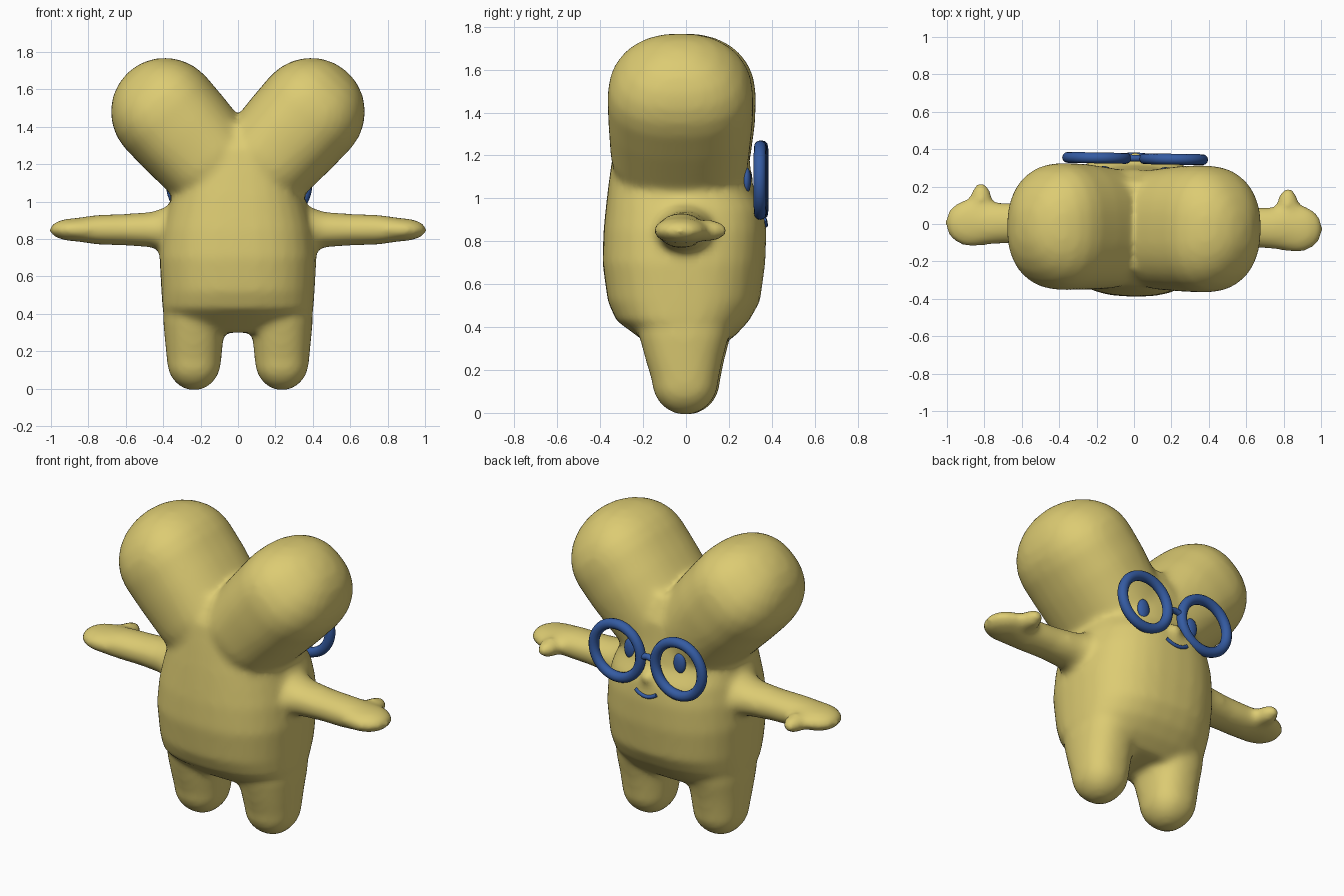
import bpy, bmesh
from math import sin, cos, pi, radians, copysign
from mathutils import Vector, Matrix
from mathutils.bvhtree import BVHTree

if "Cube" in bpy.data.objects:
    bpy.data.objects.remove(bpy.data.objects["Cube"])

TURN = radians(-1)  # slight turn of the whole figure


def material(name, color):
    mat = bpy.data.materials.new(name)
    mat.use_nodes = True
    mat.diffuse_color = color
    bsdf = next(n for n in mat.node_tree.nodes if n.type == 'BSDF_PRINCIPLED')
    bsdf.inputs["Base Color"].default_value = color
    return mat


yellow = material("soft yellow", (0.72, 0.60, 0.17, 1))
blue = material("deep blue", (0.035, 0.105, 0.36, 1))


def add_object(name, data, mat):
    obj = bpy.data.objects.new(name, data)
    bpy.context.collection.objects.link(obj)
    data.materials.append(mat)
    obj.rotation_euler.z = TURN
    return obj


def dome(t, ra, rb, length, y=0.0, steps=6):
    """Sections of a rounded end that starts at t."""
    angles = [radians(88) * i / steps for i in range(steps + 1)]
    return [(t + length * sin(a), ra * cos(a), rb * cos(a), y) for a in angles]


def loft(bm, origin, axis, sections, power=2.4, sides=32):
    """Skin of rounded rings (distance, half width, half depth, y shift) along an axis in xz."""
    axis = Vector(axis).normalized()
    side = Vector((axis.z, 0, -axis.x))
    rings = []
    for t, ra, rb, y in sections:
        centre = Vector(origin) + axis * t + Vector((0, y, 0))
        ring = []
        for i in range(sides):
            a = 2 * pi * i / sides
            c = copysign(abs(cos(a)) ** (2 / power), cos(a))
            s = copysign(abs(sin(a)) ** (2 / power), sin(a))
            ring.append(bm.verts.new(centre + side * ra * c + Vector((0, rb * s, 0))))
        rings.append(ring)
    for low, high in zip(rings, rings[1:]):
        for i in range(sides):
            j = (i + 1) % sides
            bm.faces.new((low[i], low[j], high[j], high[i]))
    bm.faces.new(rings[0][::-1])
    bm.faces.new(rings[-1])


def ball(bm, centre, radii):
    bmesh.ops.create_uvsphere(bm, u_segments=24, v_segments=16, radius=1,
                              matrix=Matrix.Translation(centre) @ Matrix.Diagonal((*radii, 1)))


# Body: torso, ears, arms, legs and nose fused into one soft skin
bm = bmesh.new()
loft(bm, (0, 0, 0), (0, 0, 1), [
    (0.30, 0.30, 0.15, 0), (0.36, 0.385, 0.23, 0), (0.43, 0.405, 0.31, -0.015),
    (0.52, 0.41, 0.355, -0.01), (0.70, 0.42, 0.38, -0.01), (0.85, 0.405, 0.38, -0.005),
    (0.95, 0.38, 0.37, -0.005), (1.04, 0.35, 0.34, -0.025), (1.15, 0.32, 0.325, -0.025),
    (1.28, 0.25, 0.31, -0.02), (1.42, 0.12, 0.23, -0.01)], power=2.5)

for s in (1, -1):
    # Ear
    loft(bm, (0.39 * s, 0, 1.48), (0.67 * s, 0, 0.74), [
        (-0.62, 0.18, 0.22, -0.02), (-0.52, 0.25, 0.30, -0.02), (-0.35, 0.272, 0.325, -0.025),
        (-0.15, 0.285, 0.338, -0.02)] + dome(0, 0.29, 0.34, 0.29, -0.02), power=2.35)
    # Arm, with a wider hand and a thumb pointing to the face side
    loft(bm, (0, 0, 0.85), (s, 0, 0), [
        (0.25, 0.15, 0.16, 0), (0.39, 0.12, 0.14, 0), (0.46, 0.095, 0.12, 0),
        (0.60, 0.085, 0.108, -0.005), (0.75, 0.08, 0.112, -0.01)]
        + dome(0.87, 0.062, 0.128, 0.14, -0.01), power=2)
    ball(bm, (0.82 * s, 0.11, 0.85), (0.058, 0.10, 0.052))
    # Leg
    foot = [(0.15 - t, a, b, y) for t, a, b, y in dome(0, 0.145, 0.155, 0.16)][::-1]
    loft(bm, (0.235 * s, 0, 0), (0, 0, 1), foot + [
        (0.25, 0.155, 0.18, -0.005), (0.36, 0.165, 0.21, -0.005), (0.48, 0.16, 0.22, 0)], power=2.3)
# Nose
ball(bm, (0, 0.33, 0.98), (0.05, 0.06, 0.045))
bmesh.ops.recalc_face_normals(bm, faces=bm.faces)
mesh = bpy.data.meshes.new("body")
bm.to_mesh(mesh)
bm.free()
body = add_object("body", mesh, yellow)
remesh = body.modifiers.new("fuse", 'REMESH')
remesh.mode = 'VOXEL'
remesh.voxel_size = 0.018
remesh.use_smooth_shade = True
soften = body.modifiers.new("soften", 'SMOOTH')
soften.factor = 0.5
soften.iterations = 12

# Find the face surface so the eyes and mouth sit on it
bpy.context.view_layer.update()
skin = BVHTree.FromObject(body, bpy.context.evaluated_depsgraph_get())


def face_y(x, z):
    hit = skin.ray_cast(Vector((x, 2, z)), Vector((0, -1, 0)))[0]
    return hit.y if hit else 0.3


def tube(name, points, radius, cyclic=False):
    curve = bpy.data.curves.new(name, 'CURVE')
    curve.dimensions = '3D'
    curve.bevel_depth = radius
    curve.bevel_resolution = 4
    curve.use_fill_caps = True
    spline = curve.splines.new('POLY')
    spline.points.add(len(points) - 1)
    for p, co in zip(spline.points, points):
        p.co = (*co, 1)
    spline.use_cyclic_u = cyclic
    spline.use_smooth = True
    return add_object(name, curve, blue)


# Glasses and eyes
for s, label in ((1, "left"), (-1, "right")):
    turns = [2 * pi * i / 48 for i in range(48)]
    tube(label + "_glasses_rim",
         [(0.205 * s + 0.156 * cos(a), 0.35, 1.085 + 0.156 * sin(a)) for a in turns], 0.029, True)
    bm = bmesh.new()
    ball(bm, (0.165 * s, face_y(0.165 * s, 1.085), 1.085), (0.038, 0.022, 0.06))
    mesh = bpy.data.meshes.new(label + "_eye")
    bm.to_mesh(mesh)
    bm.free()
    mesh.shade_smooth()
    add_object(label + "_eye", mesh, blue)
tube("glasses_bridge",
     [(0.06 * t, 0.352, 1.085 + 0.02 * (1 - t * t)) for t in (-1, -0.5, 0, 0.5, 1)], 0.018)

# Smile
smile = []
for i in range(13):
    t = i / 6 - 1
    x, z = 0.07 * t, 0.875 + 0.025 * t * t
    smile.append((x, face_y(x, z), z))
tube("smile", smile, 0.011)
